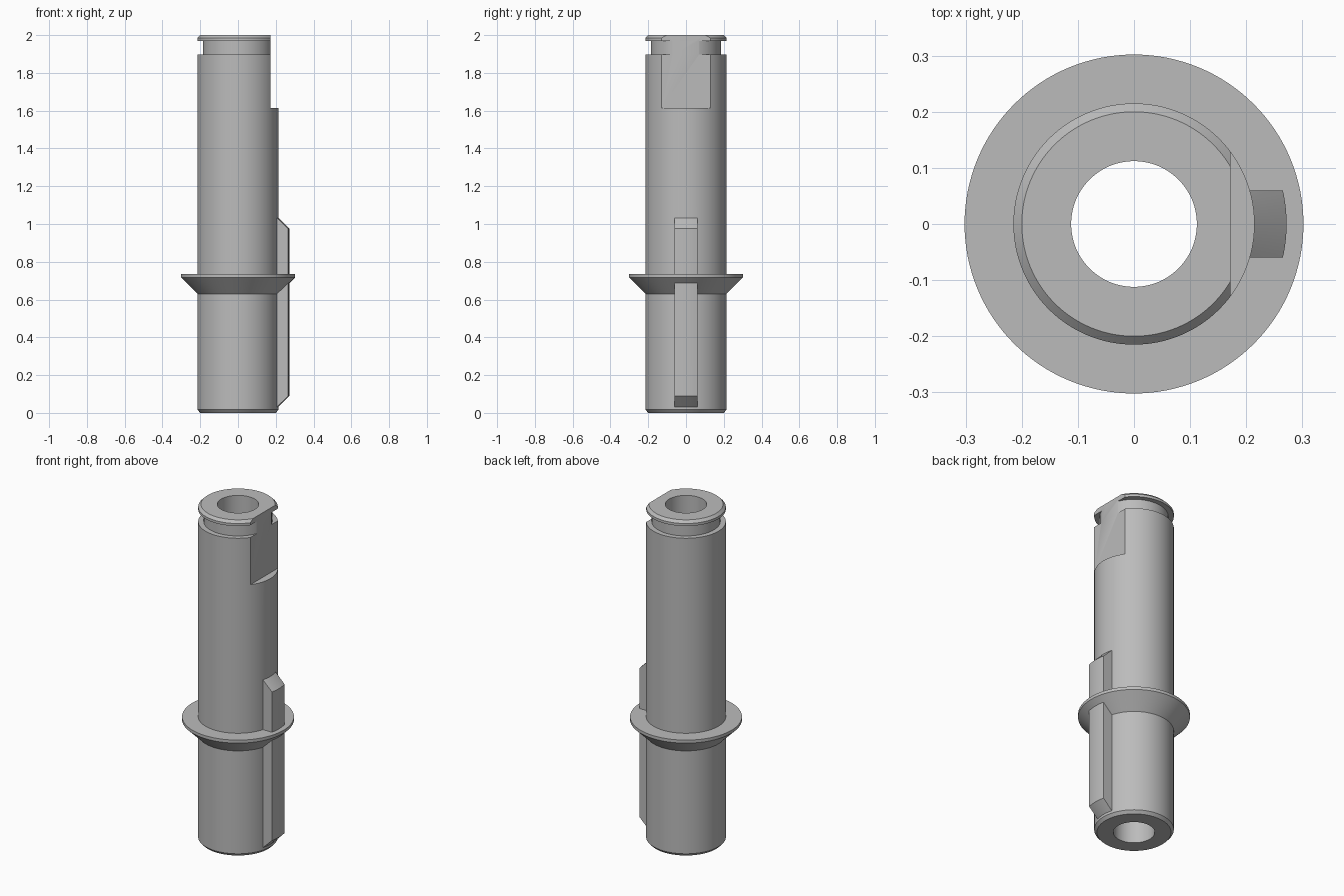
import bpy, bmesh, math
from mathutils import Matrix, Vector

if "Cube" in bpy.data.objects:
    bpy.data.objects.remove(bpy.data.objects["Cube"], do_unlink=True)

grey = bpy.data.materials.new("machined grey")
grey.use_nodes = True
COLOUR = (0.5, 0.5, 0.5, 1)
grey.diffuse_color = COLOUR
grey.node_tree.nodes["Principled BSDF"].inputs["Base Color"].default_value = COLOUR

SEGMENTS = 128
BORE, BODY, FLANGE, KEY = 0.112, 0.215, 0.302, 0.272


def add_object(name, bm):
    bmesh.ops.recalc_face_normals(bm, faces=bm.faces)
    mesh = bpy.data.meshes.new(name)
    bm.to_mesh(mesh)
    bm.free()
    mesh.materials.append(grey)
    obj = bpy.data.objects.new(name, mesh)
    bpy.context.collection.objects.link(obj)
    return obj


def lathe(name, profile):
    """Revolve a closed (radius, z) outline around the z axis."""
    bm = bmesh.new()
    verts = [bm.verts.new((r, 0, z)) for r, z in profile]
    edges = [bm.edges.new((verts[i - 1], v)) for i, v in enumerate(verts)]
    bmesh.ops.spin(bm, geom=verts + edges, axis=(0, 0, 1), cent=(0, 0, 0),
                   angle=math.tau, steps=SEGMENTS, use_merge=True)
    bmesh.ops.remove_doubles(bm, verts=bm.verts, dist=1e-5)
    return add_object(name, bm)


def box(name, low, high):
    bm = bmesh.new()
    low, high = Vector(low), Vector(high)
    size = Matrix.Diagonal((*(high - low), 1))
    bmesh.ops.create_cube(bm, size=1, matrix=Matrix.Translation((low + high) / 2) @ size)
    return add_object(name, bm)


def combine(obj, tool, operation):
    """Apply a boolean and discard the tool."""
    mod = obj.modifiers.new(operation, 'BOOLEAN')
    mod.operation, mod.solver, mod.object = operation, 'EXACT', tool
    bpy.context.view_layer.objects.active = obj
    bpy.ops.object.modifier_apply(modifier=mod.name)
    bpy.data.objects.remove(tool, do_unlink=True)


# Hollow shaft with chamfered ends, tapered flange and retaining groove
shaft = lathe("shaft", [
    (BORE, 0), (0.2, 0), (BODY, 0.017),
    (BODY, 0.63), (FLANGE, 0.717), (FLANGE, 0.735), (BODY, 0.735),
    (BODY, 1.897), (0.185, 1.897), (0.185, 1.97),
    (BODY, 1.97), (BODY, 1.985), (0.2, 2), (BORE, 2)])

# Key: a bevelled sleeve trimmed to a narrow strip on one side
key = lathe("key", [
    (0.16, 0.032), (BODY, 0.032), (KEY, 0.089),
    (KEY, 0.975), (BODY, 1.032), (0.16, 1.032)])
combine(key, box("key_trim", (0.1, -0.06, -0.1), (0.4, 0.06, 1.5)), 'INTERSECT')
combine(shaft, key, 'UNION')

# Flat milled into the upper end
combine(shaft, box("flat_cutter", (0.172, -0.4, 1.615), (0.5, 0.4, 2.2)), 'DIFFERENCE')

# Smooth round surfaces, crisp edges
bpy.ops.object.select_all(action='DESELECT')
shaft.select_set(True)
bpy.context.view_layer.objects.active = shaft
bpy.ops.object.shade_smooth_by_angle(angle=math.radians(25))
